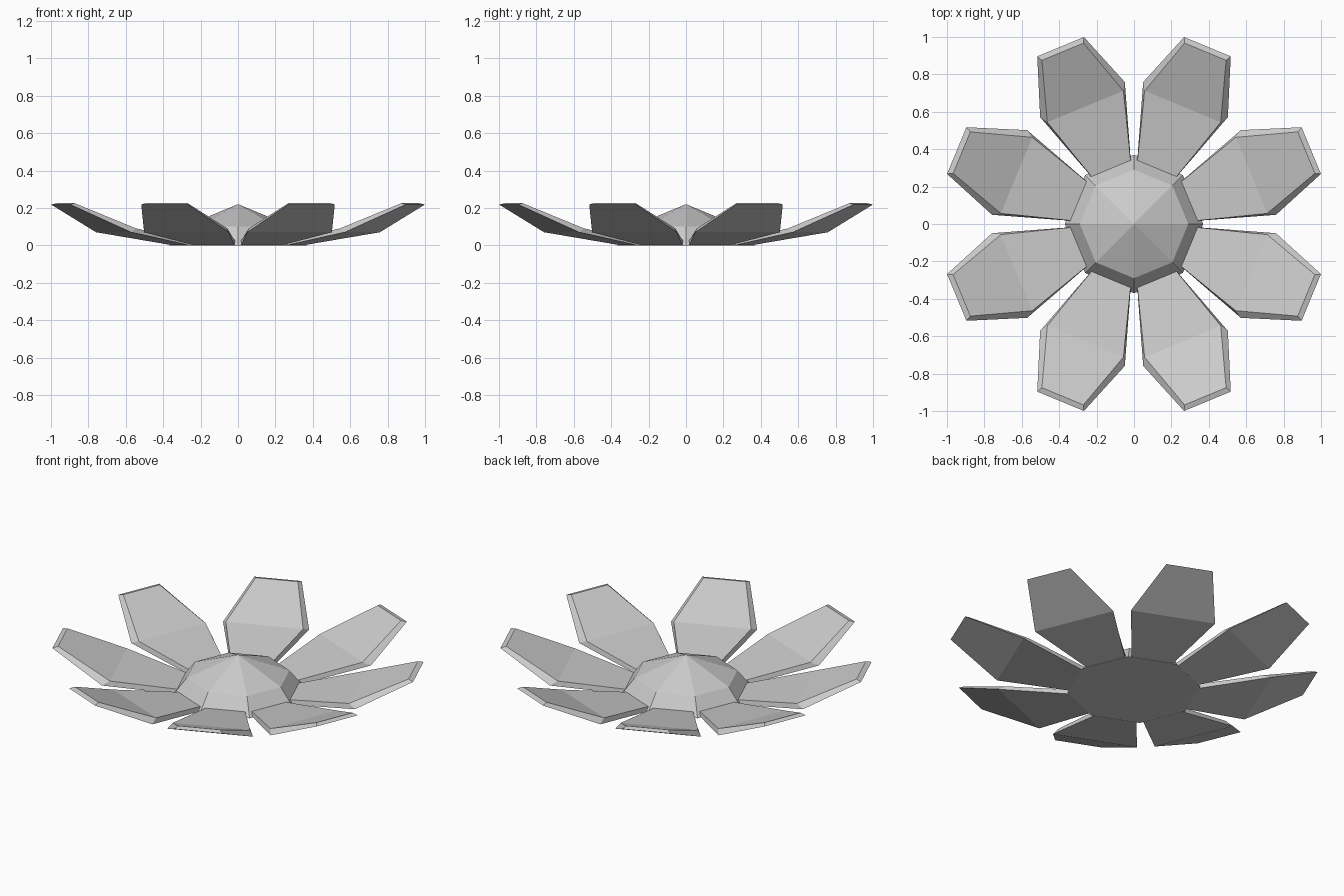
import bpy, bmesh, math
from mathutils import Matrix

if "Cube" in bpy.data.objects:
    bpy.data.objects.remove(bpy.data.objects["Cube"])

SIDES = 8


def make_object(name, bm):
    bmesh.ops.recalc_face_normals(bm, faces=bm.faces)
    mesh = bpy.data.meshes.new(name)
    bm.to_mesh(mesh)
    bm.free()
    obj = bpy.data.objects.new(name, mesh)
    bpy.context.collection.objects.link(obj)
    return obj


# Faceted domed flower centre with a flat underside
bm = bmesh.new()
rings = []
for r, z in [(0.37, 0.0), (0.29, 0.10)]:
    rings.append([bm.verts.new((r * math.cos(k * math.tau / SIDES),
                                r * math.sin(k * math.tau / SIDES), z))
                  for k in range(SIDES)])
apex = bm.verts.new((0, 0, 0.22))
bm.faces.new(rings[0])
for k in range(SIDES):
    n = (k + 1) % SIDES
    bm.faces.new((rings[0][k], rings[0][n], rings[1][n], rings[1][k]))
    bm.faces.new((rings[1][k], rings[1][n], apex))
make_object("flower_centre", bm)

# Petal cross-sections from root to tip: (radius, half width, height)
under = [(0.30, 0.115, 0.0), (0.345, 0.122, 0.003), (0.72, 0.245, 0.07), (1.026, 0.135, 0.218)]
upper = [(0.29, 0.11, 0.022), (0.335, 0.117, 0.03), (0.68, 0.22, 0.09), (0.997, 0.12, 0.226)]


def petal(name, angle):
    bm = bmesh.new()
    loops = []
    for (r0, w0, z0), (r1, w1, z1) in zip(under, upper):
        loops.append([bm.verts.new(p) for p in
                      ((r0, -w0, z0), (r0, w0, z0), (r1, w1, z1), (r1, -w1, z1))])
    for a, b in zip(loops, loops[1:]):
        for i in range(4):
            j = (i + 1) % 4
            bm.faces.new((a[i], a[j], b[j], b[i]))
    bm.faces.new(loops[0])
    bm.faces.new(loops[-1])
    bmesh.ops.rotate(bm, verts=bm.verts, cent=(0, 0, 0),
                     matrix=Matrix.Rotation(angle, 3, 'Z'))
    make_object(name, bm)


# Ring of eight petals, offset half a step from the axes
for k in range(SIDES):
    petal(f"petal_{k + 1}", (k + 0.5) * math.tau / SIDES)
